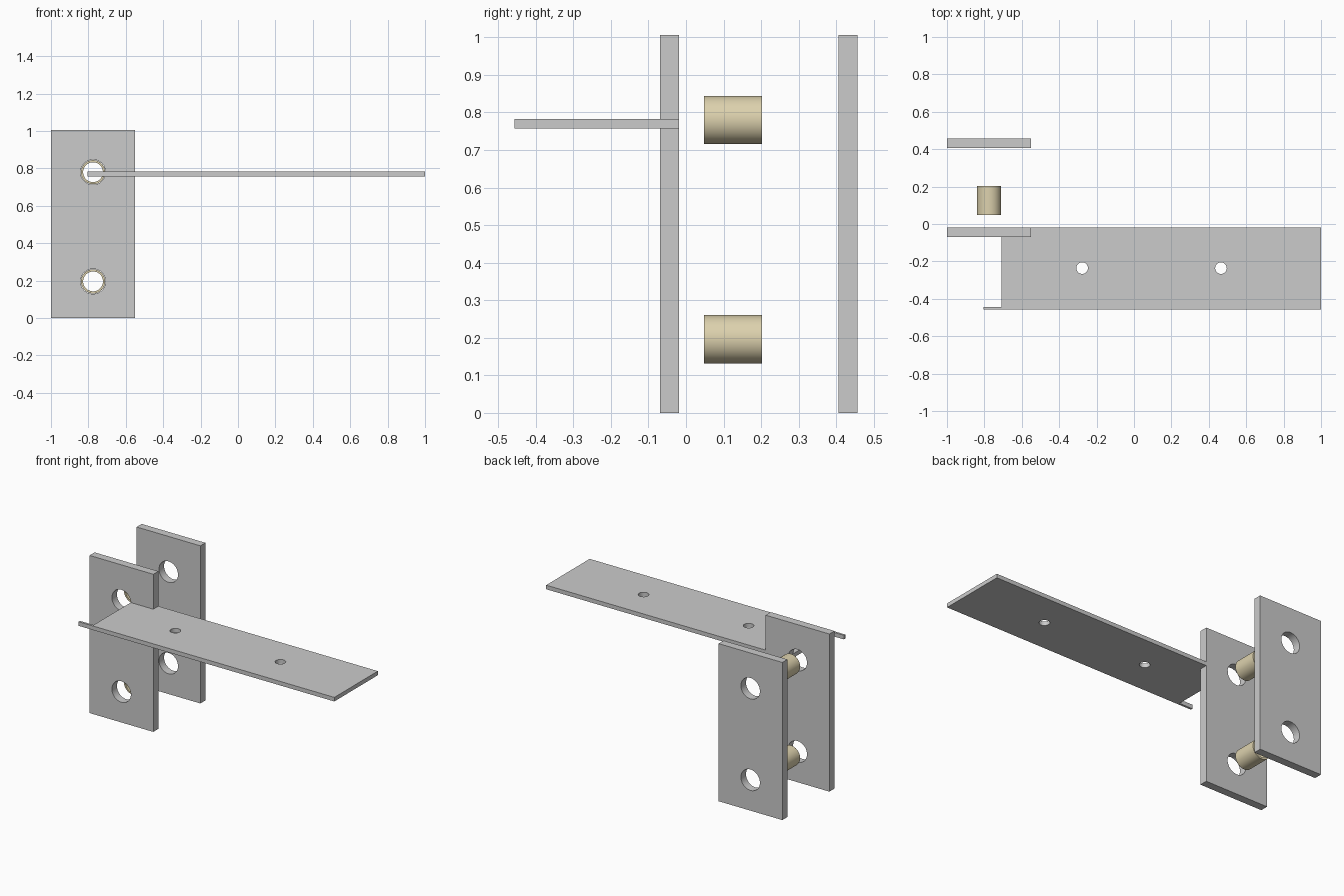
import bpy, bmesh
from math import cos, sin, pi, radians

if "Cube" in bpy.data.objects:
    bpy.data.objects.remove(bpy.data.objects["Cube"])


def circle(cx, cy, r, n=48):
    return [(cx + r * cos(2 * pi * i / n), cy + r * sin(2 * pi * i / n)) for i in range(n)]


def rect(x0, x1, y0, y1):
    return [(x0, y0), (x1, y0), (x1, y1), (x0, y1)]


def extruded(name, loops, lo, hi, upright=True):
    """Fill nested outlines and extrude from lo to hi along y (upright) or z."""
    cu = bpy.data.curves.new(name, 'CURVE')
    cu.dimensions = '2D'
    cu.fill_mode = 'BOTH'
    cu.extrude = (hi - lo) / 2
    for pts in loops:
        sp = cu.splines.new('POLY')
        sp.points.add(len(pts) - 1)
        for p, (a, b) in zip(sp.points, pts):
            p.co = (a, b, 0, 1)
        sp.use_cyclic_u = True
    ob = bpy.data.objects.new(name, cu)
    bpy.context.collection.objects.link(ob)
    mid = (lo + hi) / 2
    if upright:
        ob.rotation_euler.x = radians(90)
        ob.location.y = mid
    else:
        ob.location.z = mid
    bpy.ops.object.select_all(action='DESELECT')
    ob.select_set(True)
    bpy.context.view_layer.objects.active = ob
    bpy.ops.object.convert(target='MESH')
    ob = bpy.context.object
    # weld caps to walls
    bm = bmesh.new()
    bm.from_mesh(ob.data)
    bmesh.ops.remove_doubles(bm, verts=bm.verts, dist=1e-5)
    bmesh.ops.recalc_face_normals(bm, faces=bm.faces)
    bm.to_mesh(ob.data)
    bm.free()
    bpy.ops.object.shade_smooth_by_angle(angle=radians(30))
    return ob


HOLE_X = -0.775
HOLE_Z = {"lower": 0.196, "upper": 0.78}

# Two upright plates with a pair of bolt holes each
for name, y0, y1 in (("front_plate", -0.069, -0.018), ("back_plate", 0.406, 0.457)):
    holes = [circle(HOLE_X, z, 0.067) for z in HOLE_Z.values()]
    extruded(name, [rect(-1, -0.55, 0, 1.006)] + holes, y0, y1)

# Tubular spacers between the plates
brass = bpy.data.materials.new("pale_brass")
brass.diffuse_color = (0.72, 0.64, 0.42, 1)
brass.use_nodes = True
brass.node_tree.nodes["Principled BSDF"].inputs["Base Color"].default_value = brass.diffuse_color
for level, z in HOLE_Z.items():
    tube = extruded(level + "_spacer",
                    [circle(HOLE_X, z, 0.0645), circle(HOLE_X, z, 0.053)], 0.048, 0.203)
    tube.data.materials.clear()
    tube.data.materials.append(brass)

# Horizontal shelf arm, notched at the left with a thin tongue along the front
outline = [(-0.805, -0.457), (1, -0.457), (1, -0.018), (-0.709, -0.018),
           (-0.709, -0.443), (-0.805, -0.443)]
extruded("shelf_arm", [outline] + [circle(x, -0.236, 0.031, 32) for x in (-0.277, 0.465)],
         0.757, 0.783, upright=False)
